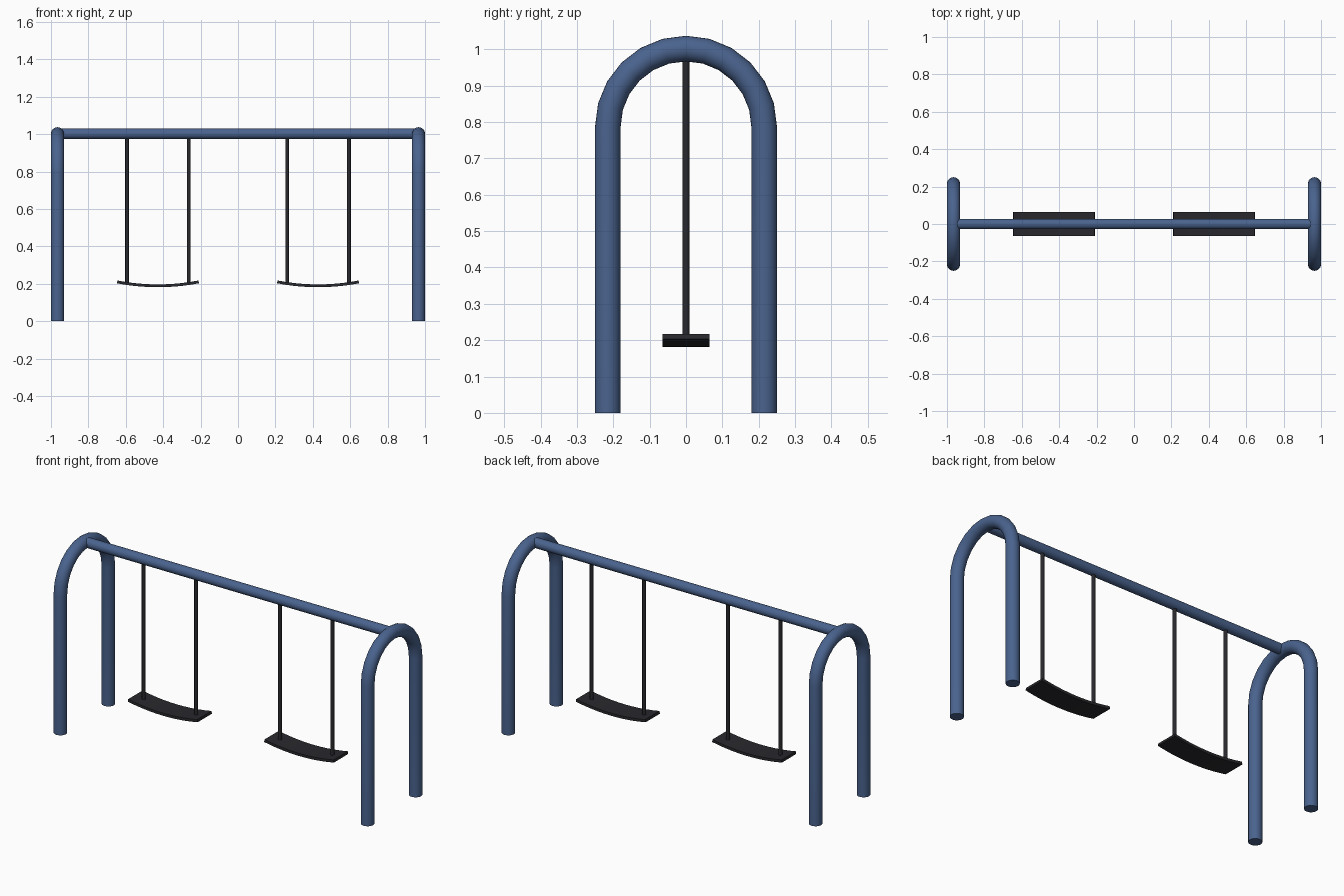
import bpy, bmesh, math
from mathutils import Vector

if "Cube" in bpy.data.objects:
    bpy.data.objects.remove(bpy.data.objects["Cube"])


def material(name, rgb):
    m = bpy.data.materials.new(name)
    m.diffuse_color = (*rgb, 1)
    m.use_nodes = True
    m.node_tree.nodes["Principled BSDF"].inputs["Base Color"].default_value = m.diffuse_color
    return m


BLUE = material("blue paint", (0.068, 0.125, 0.270))
BLACK = material("black rubber", (0.022, 0.022, 0.027))


def finish(name, bm, mat, smooth=True):
    bmesh.ops.recalc_face_normals(bm, faces=bm.faces)
    for f in bm.faces:
        f.smooth = smooth
    for e in bm.edges:
        if len(e.link_faces) == 2 and e.calc_face_angle() > math.radians(40):
            e.smooth = False
    me = bpy.data.meshes.new(name)
    bm.to_mesh(me)
    bm.free()
    me.materials.append(mat)
    ob = bpy.data.objects.new(name, me)
    bpy.context.collection.objects.link(ob)
    return ob


def sweep(name, path, side, section, mat, smooth=True):
    """Sweep a closed section (side, up) along a planar path; side = plane normal."""
    bm = bmesh.new()
    pts = [Vector(p) for p in path]
    side = Vector(side)
    rings = []
    for i, p in enumerate(pts):
        t = (pts[min(i + 1, len(pts) - 1)] - pts[max(i - 1, 0)]).normalized()
        up = t.cross(side)
        rings.append([bm.verts.new(p + side * a + up * b) for a, b in section])
    n = len(section)
    for r0, r1 in zip(rings, rings[1:]):
        for k in range(n):
            bm.faces.new((r0[k], r0[(k + 1) % n], r1[(k + 1) % n], r1[k]))
    bm.faces.new(rings[0])
    bm.faces.new(rings[-1])
    return finish(name, bm, mat, smooth)


def circle(r, n):
    return [(r * math.cos(2 * math.pi * k / n), r * math.sin(2 * math.pi * k / n))
            for k in range(n)]


# Arched end frames
X, R, SPRING = 0.965, 0.215, 0.787
for label, sx in (("left", -1), ("right", 1)):
    path = [(sx * X, R, 0)]
    path += [(sx * X, R * math.cos(math.radians(a)), SPRING + R * math.sin(math.radians(a)))
             for a in range(0, 181, 15)]
    path += [(sx * X, -R, 0)]
    sweep(label + "_arch_frame", path, (1, 0, 0), circle(0.0352, 24), BLUE)

# Top crossbar
sweep("crossbar", [(-X, 0, 1.002), (X, 0, 1.002)], (0, 1, 0), circle(0.028, 24), BLUE)

# Swings: curved seat with two hangers each
HALF, SAG, THICK = 0.215 + 0.003, 0.021, 0.015
RAD = (HALF ** 2 + SAG ** 2) / (2 * SAG)
SPAN = math.asin(HALF / RAD)
for label, cx in (("left", -0.428), ("right", 0.428)):
    path = []
    for i in range(11):
        a = SPAN * (i / 5 - 1)
        path.append((cx + RAD * math.sin(a), 0, 0.189 + RAD * (1 - math.cos(a))))
    h = THICK / 2
    sweep(label + "_seat", path, (0, 1, 0),
          [(-0.064, -h), (0.064, -h), (0.064, h), (-0.064, h)], BLACK)
    for side, dx in (("left", -0.165), ("right", 0.165)):
        sweep(f"{label}_swing_{side}_hanger",
              [(cx + dx, 0, 0.2), (cx + dx, 0, 1.0)], (0, 1, 0), circle(0.01, 12), BLACK)
